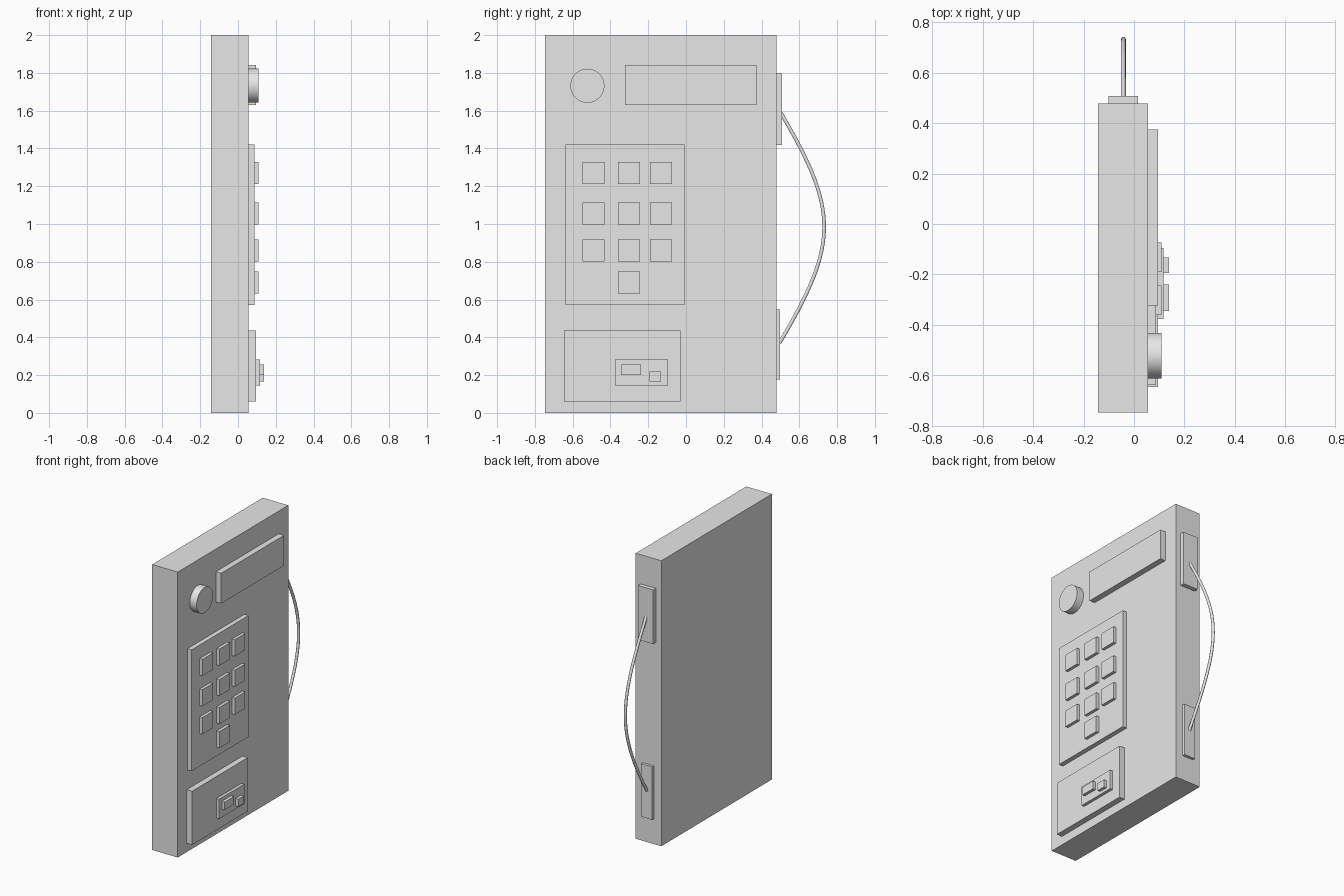
import bpy
import math

cube = bpy.data.objects.get("Cube")
if cube:
    bpy.data.objects.remove(cube, do_unlink=True)

grey = bpy.data.materials.new("light_grey")
grey.use_nodes = True
grey.diffuse_color = (0.8, 0.8, 0.8, 1)
grey.node_tree.nodes["Principled BSDF"].inputs["Base Color"].default_value = (0.8, 0.8, 0.8, 1)


def finish(name):
    obj = bpy.context.object
    obj.name = name
    obj.data.materials.clear()
    obj.data.materials.append(grey)
    return obj


def box(name, x, y, z):
    """Box spanning the given (low, high) range on each axis."""
    spans = (x, y, z)
    bpy.ops.mesh.primitive_cube_add(size=1, location=[(a + b) / 2 for a, b in spans])
    obj = finish(name)
    obj.scale = [b - a for a, b in spans]
    bpy.ops.object.transform_apply(location=False, rotation=False, scale=True)
    return obj


FACE = 0.055    # panel side of the body
SIDE = 0.478    # handset side of the body
SINK = 0.01     # how far attached parts sink into what carries them


def plate(name, base, top, y, z):
    return box(name, (base - SINK, top), y, z)


# Body
box("body", (-0.143, FACE), (-0.746, SIDE), (0, 2))

# Display, keypad and coin panels
plate("display", FACE, 0.096, (-0.323, 0.374), (1.629, 1.841))
plate("keypad_panel", FACE, 0.087, (-0.637, -0.007), (0.572, 1.422))
plate("coin_panel", FACE, 0.096, (-0.646, -0.028), (0.061, 0.437))
plate("coin_slot", 0.096, 0.117, (-0.376, -0.096), (0.146, 0.283))
plate("coin_lever", 0.117, 0.138, (-0.345, -0.239), (0.201, 0.257))
plate("coin_button", 0.117, 0.138, (-0.194, -0.133), (0.167, 0.22))

# Keys: three rows of three and a single key below
HALF = 0.058
columns = (-0.49, -0.302, -0.132)
keys = [(y, z) for z in (1.269, 1.056, 0.86) for y in columns]
keys.append((columns[1], 0.691))
for i, (y, z) in enumerate(keys):
    plate(f"key_{i + 1}", 0.087, 0.108, (y - HALF, y + HALF), (z - HALF, z + HALF))

# Round knob
bpy.ops.mesh.primitive_cylinder_add(
    vertices=48, radius=0.09, depth=0.108 - FACE + SINK,
    location=((0.108 + FACE - SINK) / 2, -0.522, 1.732), rotation=(0, math.pi / 2, 0))
finish("knob")
bpy.ops.object.shade_smooth_by_angle(angle=math.radians(30))

# Cord mounts on the side
box("upper_mount", (-0.101, 0.015), (SIDE - SINK, 0.508), (1.417, 1.796))
box("lower_mount", (-0.086, 0.0), (SIDE - SINK, 0.497), (0.177, 0.548))

# Bowed cord between the mounts
curve = bpy.data.curves.new("cord", "CURVE")
curve.dimensions = "3D"
curve.bevel_depth = 0.01
curve.bevel_resolution = 3
curve.resolution_u = 32
curve.use_fill_caps = True
spline = curve.splines.new("BEZIER")
spline.bezier_points.add(1)
CORD_X, START, BOW = -0.042, 0.495, 0.81
for point, z, handle_z in zip(spline.bezier_points, (1.60, 0.37), (1.07, 0.9)):
    point.handle_left_type = point.handle_right_type = "FREE"
    point.co = (CORD_X, START, z)
    point.handle_left = point.handle_right = (CORD_X, BOW, handle_z)
cord = bpy.data.objects.new("cord", curve)
bpy.context.collection.objects.link(cord)
bpy.ops.object.select_all(action="DESELECT")
cord.select_set(True)
bpy.context.view_layer.objects.active = cord
bpy.ops.object.convert(target="MESH")
finish("cord")
bpy.ops.object.shade_smooth_by_angle(angle=math.radians(50))
